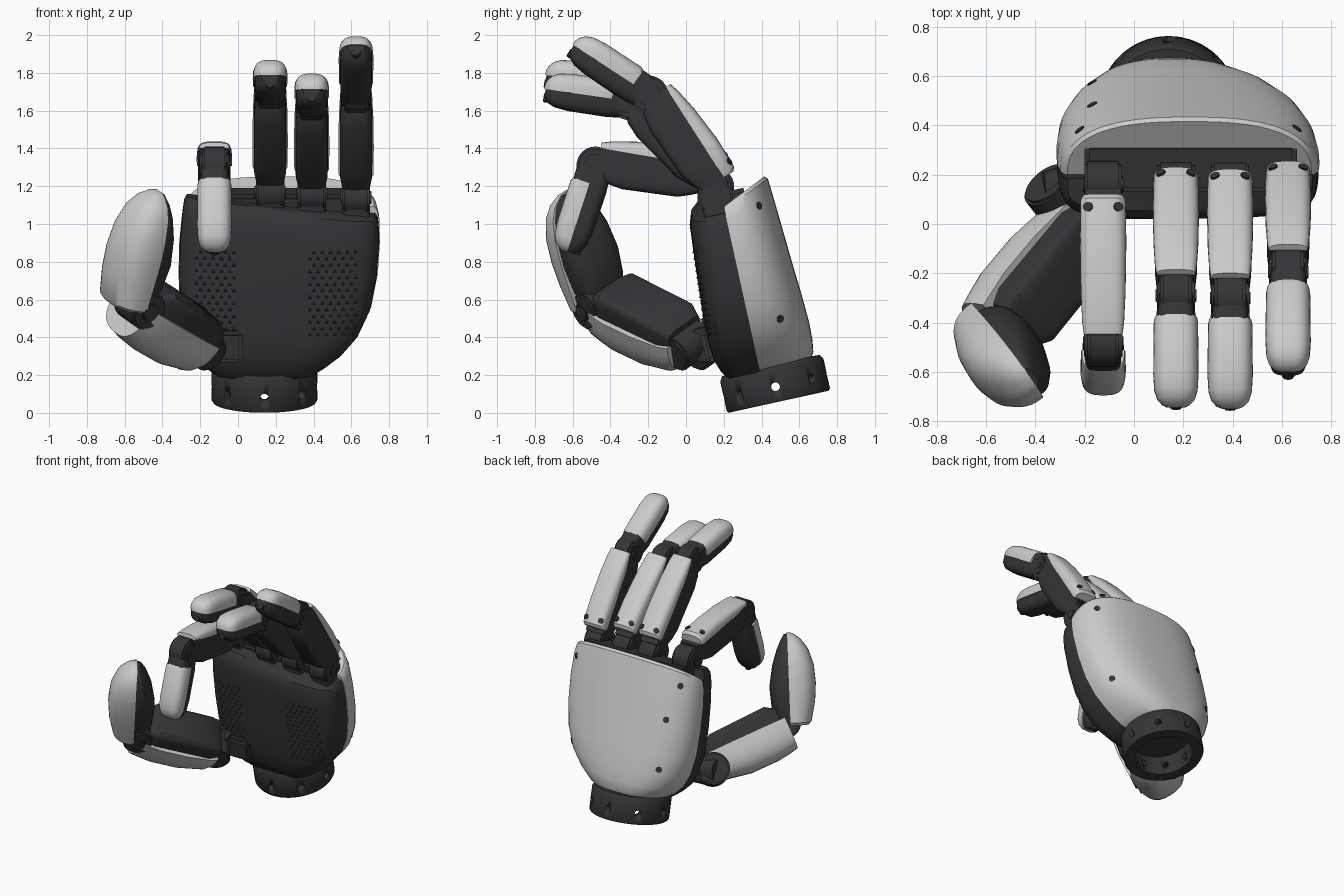
import bpy, bmesh, math
from mathutils import Vector as V, Matrix
from mathutils.bvhtree import BVHTree

if "Cube" in bpy.data.objects:
    bpy.data.objects.remove(bpy.data.objects["Cube"])

def material(name, c):
    m = bpy.data.materials.new(name)
    m.diffuse_color = (*c, 1)
    m.use_nodes = True
    m.node_tree.nodes["Principled BSDF"].inputs["Base Color"].default_value = m.diffuse_color
    return m

DARK = material("dark_plastic", (0.035, 0.035, 0.038))
LIGHT = material("light_shell", (0.55, 0.55, 0.55))

def finish(name, bm, mat, angle=35):
    bmesh.ops.recalc_face_normals(bm, faces=bm.faces)
    me = bpy.data.meshes.new(name)
    bm.to_mesh(me)
    bm.free()
    ob = bpy.data.objects.new(name, me)
    bpy.context.collection.objects.link(ob)
    me.materials.append(mat)
    bpy.ops.object.select_all(action='DESELECT')
    bpy.context.view_layer.objects.active = ob
    ob.select_set(True)
    if angle:
        bpy.ops.object.shade_smooth_by_angle(angle=math.radians(angle))
    return ob

def loft_bm(rings):
    bm = bmesh.new()
    rows = [[bm.verts.new(p) for p in r] for r in rings]
    n = len(rows[0])
    for a, b in zip(rows, rows[1:]):
        for i in range(n):
            bm.faces.new((a[i], a[(i + 1) % n], b[(i + 1) % n], b[i]))
    bm.faces.new(rows[0])
    bm.faces.new(rows[-1])
    return bm

def half(e, n=20):
    """Unit half superellipse"""
    out = []
    for i in range(n + 1):
        c, s = math.cos(math.pi * i / n), max(0, math.sin(math.pi * i / n))
        out.append((math.copysign(abs(c) ** (2 / e), c), s ** (2 / e)))
    return out

def seg(name, P, Q, back, stations, mat, sign=1, off=0, e=3):
    """Half-round limb along P-Q; stations are (t, half width, depth)"""
    P, Q, back = V(P), V(Q), V(back)
    a = (Q - P).normalized()
    n = (back - a * back.dot(a)).normalized()
    s = a.cross(n)
    rings = [[P + (Q - P) * t + n * (off + sign * d * y) + s * (w * x) for x, y in half(e)]
             for t, w, d in stations]
    return finish(name, loft_bm(rings), mat)

def rod(name, C, axis, r, length, mat, bevel=0.012, sides=28):
    bm = bmesh.new()
    bmesh.ops.create_cone(bm, cap_ends=True, segments=sides, radius1=r, radius2=r, depth=length)
    rim = [ed for ed in bm.edges if abs(ed.verts[0].co.z - ed.verts[1].co.z) < 1e-5]
    bmesh.ops.bevel(bm, geom=rim, offset=bevel, segments=2, affect='EDGES')
    q = V(axis).to_track_quat('Z', 'Y').to_matrix().to_4x4()
    bm.transform(Matrix.Translation(C) @ q)
    return finish(name, bm, mat)

def box(name, M, c, size, mat, bevel=0.02):
    bm = bmesh.new()
    bmesh.ops.create_cube(bm, size=1)
    bm.transform(Matrix.Diagonal((*size, 1)))
    bmesh.ops.bevel(bm, geom=bm.edges[:], offset=bevel, segments=2, affect='EDGES')
    bm.transform(M @ Matrix.Translation(c))
    return finish(name, bm, mat)

# Palm frame: x, n (toward the back of the hand), h (toward the fingers)
PALM = Matrix.Translation((0, 0.49, 0.065)) @ Matrix.Rotation(math.radians(12.4), 4, 'X')
R3 = PALM.to_3x3()
SPLIT = -0.063

# Palm halves: (h, x0, x1, depth)
front = [(.17, -.12, .40, .17), (.21, -.17, .46, .20), (.28, -.235, .55, .225), (.38, -.28, .635, .235),
         (.52, -.305, .70, .232), (.7, -.312, .735, .22), (.88, -.308, .748, .207), (1.0, -.295, .745, .197),
         (1.06, -.285, .74, .175), (1.085, -.27, .725, .14)]
back = [(.17, -.11, .39, .27), (.21, -.17, .46, .298), (.28, -.235, .55, .308), (.38, -.28, .64, .31),
        (.52, -.308, .705, .303), (.7, -.315, .74, .29), (.88, -.311, .752, .278), (1.0, -.298, .748, .266),
        (1.05, -.285, .735, .26), (1.065, -.27, .72, .245)]

def palm(name, st, sign, e, mat):
    rings = []
    for h, x0, x1, d in st:
        ring = []
        for x, y in half(e, 40):
            px = (x0 + x1) / 2 + (x1 - x0) / 2 * x
            k = max(0, (h - 0.85) / 0.2)
            dh = -k * 0.09 * (px - 0.2) if sign < 0 else k * d * y * 0.42
            ring.append(PALM @ V((px, SPLIT + sign * d * y, h + dh)))
        rings.append(ring)
    bm = loft_bm(rings)
    bmesh.ops.recalc_face_normals(bm, faces=bm.faces)
    bm.normal_update()
    tree = BVHTree.FromBMesh(bm)
    finish(name, bm, mat)
    return tree

front_tree = palm("palm_front", front, -1, 4.2, DARK)
back_tree = palm("palm_back_shell", back, 1, 2.6, LIGHT)
box("knuckle_bed", PALM, (.23, -.02, 1.04), (.86, .2, .2), DARK)

# Grip texture pyramids on the palm
bm = bmesh.new()
for x0, cols in ((-.22, 5), (.38, 6)):
    for j in range(14):
        for i in range(cols):
            o = PALM @ V((x0 + i * .044 + (j % 2) * .022, -.6, .42 + j * .034))
            hit, nor, _, _ = front_tree.ray_cast(o, R3 @ V((0, 1, 0)))
            if hit:
                m = Matrix.Translation(hit) @ nor.to_track_quat('Z', 'Y').to_matrix().to_4x4()
                bmesh.ops.create_cone(bm, segments=3, radius1=.024, radius2=0, depth=.012, matrix=m)
finish("grip_texture", bm, DARK, 0)

# Screws in the back shell
for x, h in ((-.17, .42), (-.17, .78), (.62, .42), (.66, 1.03), (-.22, 1.03)):
    hit, nor, _, _ = back_tree.ray_cast(PALM @ V((x, .6, h)), R3 @ V((0, -1, 0)))
    if hit:
        rod("shell_screw", hit, nor, .022, .008, DARK, .002, 16)

# Wrist ring, hollow, with radial holes
prof = [(.001, .15), (.2, .15), (.2, -.006), (.272, -.006), (.28, .006), (.28, .165), (.265, .19), (.001, .2)]
rings = [[PALM @ V((.14 + r * math.cos(i * math.pi / 32), r * math.sin(i * math.pi / 32), h))
          for i in range(64)] for r, h in prof]
ring = finish("wrist_ring", loft_bm(rings), DARK)
bm = bmesh.new()
for i in range(8):
    a = i * math.pi / 4
    m = PALM @ Matrix.Translation((.14 + .26 * math.cos(a), .26 * math.sin(a), .075)) \
        @ Matrix.Rotation(a, 4, 'Z') @ Matrix.Rotation(math.pi / 2, 4, 'Y')
    bmesh.ops.create_cone(bm, cap_ends=True, segments=16, radius1=.023, radius2=.023, depth=.16, matrix=m)
cutter = finish("wrist_hole_cutter", bm, DARK)
cutter.hide_render = True
cutter.hide_set(True)
mod = ring.modifiers.new("holes", 'BOOLEAN')
mod.object, mod.operation, mod.solver = cutter, 'DIFFERENCE', 'EXACT'

X = V((1, 0, 0))

def finger(name, x, K, J, T):
    K, J, T = V((x, *K)), V((x, *J)), V((x, *T))
    up = lambda p, q: V((0, q.z - p.z, p.y - q.y)).normalized()
    n1, n2 = up(K, J), up(J, T)
    a1 = (J - K).normalized()
    # knuckle clevis and hinge
    rod(name + "_knuckle", K, X, .095, .15, DARK)
    rod(name + "_knuckle_pin", K, X, .035, .165, DARK, .004, 16)
    base = K - R3 @ V((0, 0, .13))
    for s in (1, -1):
        seg(name + "_clevis", base, K, (0, 1, 0), [(0, .075, .08), (1, .075, .08)], DARK, s, 0, 6)
    # proximal body and back plate
    seg(name + "_proximal_body", K, J, n1, [(.05, .07, .13), (.2, .085, .17), (.3, .086, .19),
        (.75, .086, .2), (.88, .08, .185), (.97, .07, .15)], DARK, -1, .1, 6)
    seg(name + "_proximal_plate", K, J, n1, [(.1, .082, .06), (.13, .092, .078), (.4, .094, .082),
        (.7, .091, .066), (.9, .085, .045), (.98, .078, .03)], LIGHT, 1, .095, 3.2)
    for s in (-1, 1):
        rod(name + "_plate_screw", K + a1 * .12 + n1 * .163 + X * (s * .06), n1 + X * (s * .35), .02, .02, DARK, .003, 14)
    # middle hinge
    rod(name + "_hinge", J, X, .1, .13, DARK)
    for r, w in ((.062, .155), (.028, .165)):
        rod(name + "_hinge_pin", J, X, r, w, DARK, .004, 20)
    # fingertip halves
    seg(name + "_tip_pad", J, T, n2, [(.0, .07, .09), (.25, .084, .1), (.7, .084, .098), (.86, .08, .088),
        (.94, .066, .07), (.985, .045, .04)], DARK, -1, 0, 3.2)
    seg(name + "_tip_bridge", J, T, n2, [(0, .07, .09), (.3, .075, .09)], DARK, 1, 0, 5)
    seg(name + "_tip_shell", J, T, n2, [(.2, .086, .092), (.24, .09, .1), (.7, .092, .1), (.85, .088, .092),
        (.93, .076, .074), (.98, .055, .048), (1, .03, .025)], LIGHT, 1, 0, 3)
    rod(name + "_tip_sensor", J.lerp(T, .93) - n2 * .045, T - J, .025, .06, DARK, .004, 8)

finger("index", -.125, (.16, 1.2), (-.48, 1.31), (-.63, .85))
finger("middle", .17, (.155, 1.17), (-.29, 1.71), (-.745, 1.79))
finger("ring", .39, (.155, 1.16), (-.30, 1.65), (-.75, 1.715))
finger("little", .625, (.155, 1.14), (-.195, 1.685), (-.60, 1.95))

# Thumb base bracket and swivel
box("thumb_bracket", PALM, (-.08, -.27, .36), (.21, .12, .17), DARK)
for s in (1, -1):
    seg("thumb_swivel_arm", (-.14, .12, .36), (-.37, .12, .39), (0, 0, 1),
        [(0, .11, .09), (.6, .12, .1), (1, .09, .08)], DARK, s, 0, 3)

# Thumb lower segment
P0, P1 = V((-.2, .0, .37)), V((-.55, -.42, .57))
out = V((-.72, -.05, -.71))
side = (P1 - P0).cross(out).normalized()
rod("thumb_base_hub", (-.3, .1, .37), side, .115, .2, DARK)
rod("thumb_base_link", (-.2, .01, .36), side, .1, .22, DARK)
seg("thumb_lower_body", P0, P1, out, [(0, .12, .07), (.12, .15, .115), (.85, .15, .13), (.96, .12, .09)],
    DARK, -1, -.05, 6)
seg("thumb_lower_shell", P0, P1, out, [(0, .14, .18), (.08, .16, .215), (.4, .178, .25), (.75, .178, .25),
    (.9, .165, .24), (1.02, .155, .225)], LIGHT, 1, -.05, 2.8)

# Thumb hinge and tip
C = V((-.52, -.47, .57))
tb = V((-.82, -.57, 0))
P, Q = V((-.6, -.46, .58)), V((-.44, -.645, 1.175))
ts = (Q - P).cross(tb).normalized()
rod("thumb_hinge", C, ts, .105, .2, DARK)
rod("thumb_hinge_pin", C, ts, .05, .23, DARK, .005, 20)
seg("thumb_tip_pad", P, Q, tb, [(.03, .12, .09), (.2, .15, .125), (.42, .165, .135), (.65, .155, .11), (.82, .128, .075),
    (.92, .095, .045), (.985, .045, .02)], DARK, -1, -.03, 2.7)
seg("thumb_tip_shell", P, Q, tb, [(.0, .15, .13), (.03, .168, .15), (.25, .175, .18), (.45, .178, .19), (.65, .17, .18),
    (.82, .145, .145), (.92, .108, .1), (.98, .06, .055), (1, .03, .025)], LIGHT, 1, -.03, 2.5)
